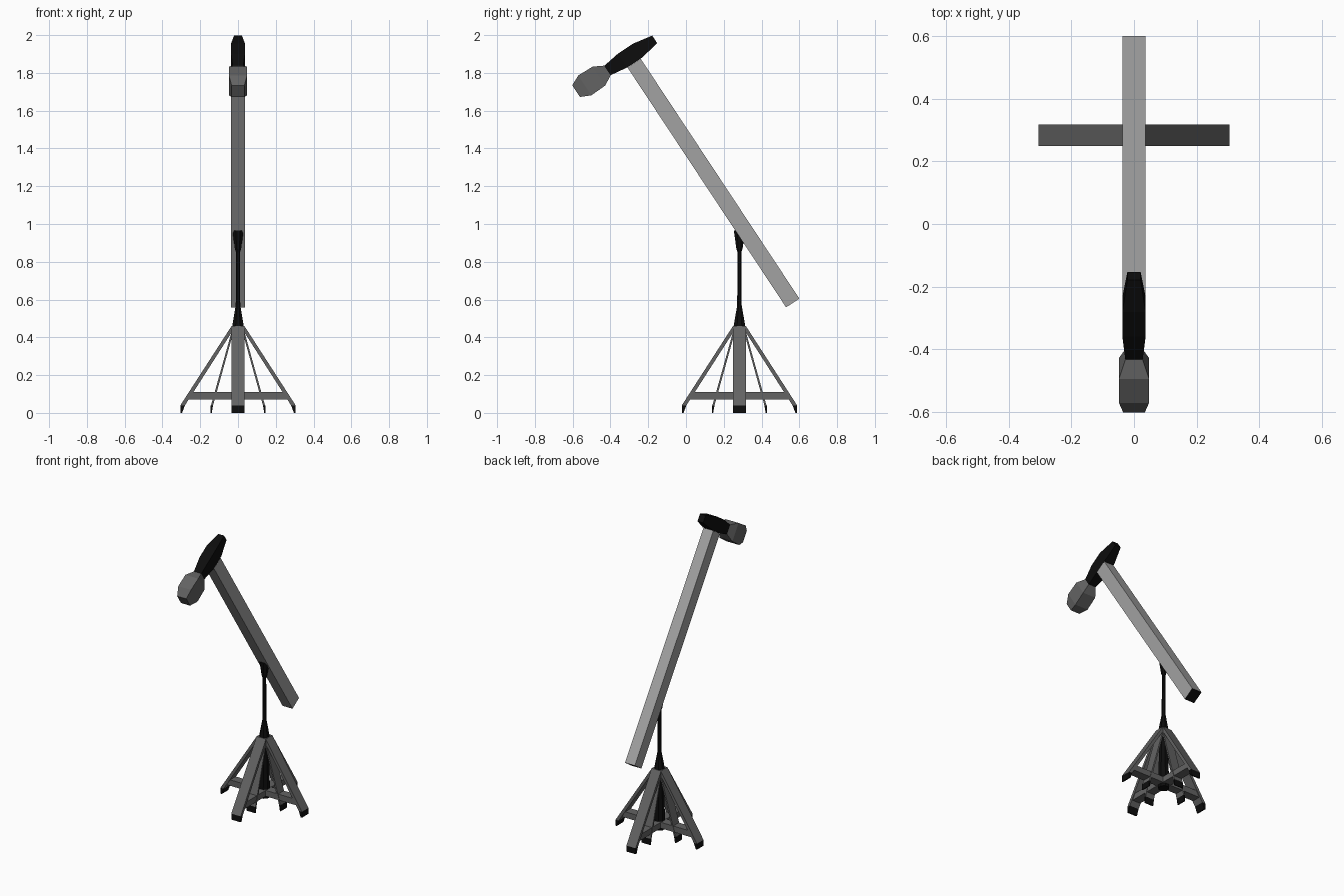
import bpy, bmesh, math
from mathutils import Vector, Matrix

cube = bpy.data.objects.get("Cube")
if cube:
    bpy.data.objects.remove(cube, do_unlink=True)


def material(name, value):
    m = bpy.data.materials.new(name)
    m.use_nodes = True
    colour = (value, value, value, 1)
    m.diffuse_color = colour
    m.node_tree.nodes["Principled BSDF"].inputs["Base Color"].default_value = colour
    return m


BLACK = material("black", 0.004)
DARK = material("dark grey", 0.125)
LIGHT = material("light grey", 0.36)
STAND_Y = 0.283


def finish(name, bm, *mats):
    bmesh.ops.recalc_face_normals(bm, faces=bm.faces)
    mesh = bpy.data.meshes.new(name)
    bm.to_mesh(mesh)
    bm.free()
    for m in mats:
        mesh.materials.append(m)
    ob = bpy.data.objects.new(name, mesh)
    bpy.context.collection.objects.link(ob)
    return ob


def skin(bm, rings):
    """Join rings of points into a closed solid."""
    loops = [[bm.verts.new(p) for p in ring] for ring in rings]
    n = len(loops[0])
    for a, b in zip(loops, loops[1:]):
        for i in range(n):
            j = (i + 1) % n
            bm.faces.new((a[i], a[j], b[j], b[i]))
    bm.faces.new(loops[0])
    bm.faces.new(loops[-1])


def box_loft(name, origin, axis, sections, *mats):
    """Rectangular sections (distance, half width in x, half depth) along an axis."""
    side = Vector((1, 0, 0))
    up = side.cross(axis)
    bm = bmesh.new()
    skin(bm, [[origin + axis * s + side * w * a + up * d * b
               for a, b in ((-1, -1), (1, -1), (1, 1), (-1, 1))]
              for s, w, d in sections])
    return finish(name, bm, *mats)


def lathe(name, profile, mat, sides=8):
    bm = bmesh.new()
    angles = [math.tau * (i + 0.5) / sides for i in range(sides)]
    skin(bm, [[(r * math.cos(a), STAND_Y + r * math.sin(a), z) for a in angles]
              for r, z in profile])
    return finish(name, bm, mat)


def spoke(name, outline, half, turn, mat):
    """Extrude an x-z outline sideways, then turn it around the stand."""
    bm = bmesh.new()
    skin(bm, [[(x, y, z) for x, z in outline] for y in (-half, half)])
    bm.transform(Matrix.Translation((0, STAND_Y, 0)) @ Matrix.Rotation(turn, 4, "Z"))
    return finish(name, bm, mat)


# Legs, struts and feet, repeated around the stand
parts = [
    ("outer_leg", [(0.012, 0.46), (0.034, 0.46), (0.305, 0.04), (0.281, 0.04)], 0.035, DARK),
    ("outer_foot", [(0.281, 0.04), (0.305, 0.04), (0.305, 0), (0.296, 0)], 0.035, BLACK),
    ("inner_leg", [(0.018, 0.45), (0.028, 0.45), (0.143, 0.04), (0.132, 0.04)], 0.033, DARK),
    ("inner_foot", [(0.132, 0.04), (0.145, 0.04), (0.145, 0), (0.139, 0)], 0.033, BLACK),
    ("cross_brace", [(0, 0.07), (0.26, 0.07), (0.255, 0.11), (0, 0.11)], 0.03, DARK),
]
for k in range(4):
    for label, outline, half, mat in parts:
        spoke(f"{label}_{k + 1}", outline, half, k * math.pi / 2, mat)

# Central column and upright pole with flared ends
lathe("centre_column", [(0.036, 0.05), (0.026, 0.46)], BLACK)
lathe("upright_pole", [(0.034, 0.455), (0.013, 0.57), (0.011, 0.85),
                       (0.018, 0.87), (0.032, 0.965)], BLACK)

# Sloping boom with dark end caps
top, bottom = Vector((0, -0.275, 1.852)), Vector((0, 0.565, 0.582))
run = bottom - top
boom = box_loft("boom", top, run.normalized(),
                [(0, 0.037, 0.042), (run.length, 0.037, 0.042)], LIGHT, BLACK)
for f in boom.data.polygons:
    if abs(f.normal.dot(run.normalized())) > 0.9:
        f.material_index = 1

# Microphone body and head, square to the boom
grip = Vector((0, -0.256, 1.918))
aim = Vector((0, 0.835, 0.55)).normalized()
box_loft("microphone_body", grip, aim,
         [(-0.22, 0.025, 0.026), (-0.095, 0.037, 0.044),
          (0, 0.037, 0.044), (0.108, 0.021, 0.024)], BLACK)
box_loft("microphone_head", grip, aim,
         [(-0.39, 0.034, 0.037), (-0.335, 0.048, 0.063),
          (-0.245, 0.048, 0.06), (-0.19, 0.027, 0.03)], DARK)
